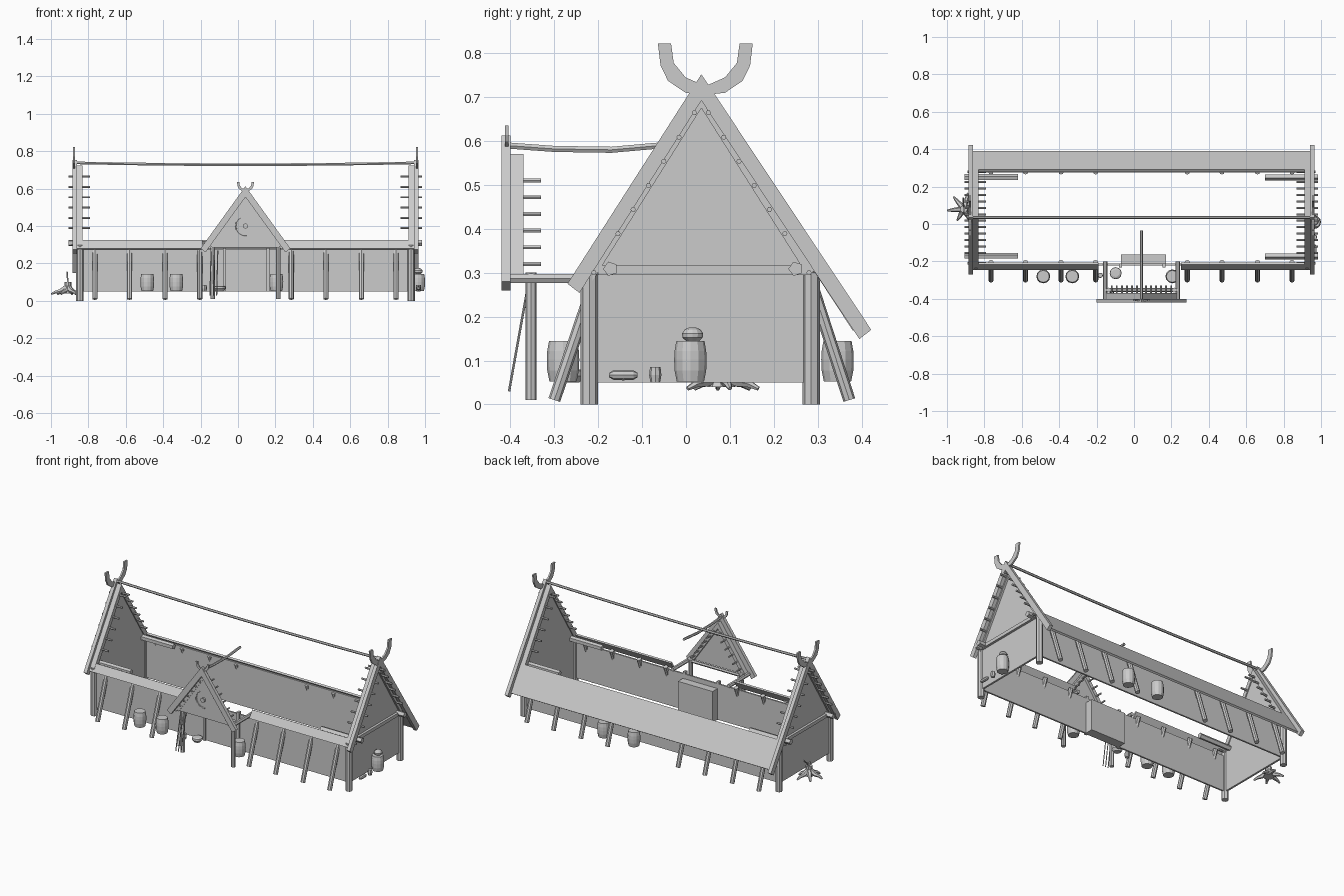
import bpy, bmesh, math
from mathutils import Vector

if "Cube" in bpy.data.objects:
    bpy.data.objects.remove(bpy.data.objects["Cube"])

CX, RY = 0.04, 0.035          # house centre in x, ridge line in y


def finish(name, bm):
    bmesh.ops.recalc_face_normals(bm, faces=bm.faces)
    me = bpy.data.meshes.new(name)
    bm.to_mesh(me)
    bm.free()
    ob = bpy.data.objects.new(name, me)
    bpy.context.collection.objects.link(ob)
    return ob


def prism(name, pts, axis, a, b):
    """Extrude a 2D profile along x (pts = y,z) or y (pts = x,z)."""
    bm = bmesh.new()
    f = lambda p, d: (d, p[0], p[1]) if axis == 'x' else (p[0], d, p[1])
    lo = [bm.verts.new(f(p, a)) for p in pts]
    hi = [bm.verts.new(f(p, b)) for p in pts]
    bm.faces.new(lo)
    bm.faces.new(hi)
    n = len(pts)
    for i in range(n):
        bm.faces.new((lo[i], lo[(i + 1) % n], hi[(i + 1) % n], hi[i]))
    return finish(name, bm)


def box(name, x, y, z):
    return prism(name, [(x[0], z[0]), (x[1], z[0]), (x[1], z[1]), (x[0], z[1])], 'y', *y)


def tube(name, pts, radii, n=8):
    """Faceted tube through points with one radius per point."""
    bm = bmesh.new()
    pts = [Vector(p) for p in pts]
    rings = []
    for i, p in enumerate(pts):
        d = (pts[min(i + 1, len(pts) - 1)] - pts[max(i - 1, 0)]).normalized()
        u = d.cross(Vector((0, 0, 1)))
        u = u.normalized() if u.length > 0.01 else Vector((1, 0, 0))
        v = d.cross(u)
        rings.append([bm.verts.new(p + radii[i] * (u * math.cos(2 * math.pi * k / n) + v * math.sin(2 * math.pi * k / n)))
                      for k in range(n)])
    for r, s in zip(rings, rings[1:]):
        for k in range(n):
            bm.faces.new((r[k], r[(k + 1) % n], s[(k + 1) % n], s[k]))
    bm.faces.new(rings[0])
    bm.faces.new(rings[-1])
    return finish(name, bm)


def rod(name, p, q, r, n=8):
    return tube(name, [p, q], [r, r], n)


def vessel(name, x, y, z, prof, n=12):
    """Round pot or barrel from (radius, height) rings."""
    return tube(name, [(x, y, z + h) for r, h in prof], [r for r, h in prof], n)


def barrel(x, y):
    return vessel("barrel", x, y, 0.052, [(0.031, 0), (0.036, 0.025), (0.037, 0.05), (0.036, 0.07), (0.032, 0.093),
                                          (0.027, 0.093), (0.026, 0.085)])


def board(name, p, q, w, axis, a, b):
    """Sloping plank: outer edge p to q, width w measured vertically down."""
    return prism(name, [p, q, (q[0] + (0.35 * w if q[0] < p[0] else -0.35 * w) * 1.3, q[1] - 0.35 * w),
                        (p[0], p[1] - w)], axis, a, b)


def horn(name, c, z, s, axis, a, b):
    """Pair of curved gable horns."""
    out = [(0.0, -0.005), (0.045, 0.0), (0.085, 0.027), (0.102, 0.062), (0.108, 0.112),
           (0.078, 0.112), (0.072, 0.068), (0.045, 0.035), (0.0, 0.015)]
    for m in (-1, 1):
        prism(name, [(c + m * s * u, z + s * v) for u, v in out], axis, a, b)


# long walls
XL, XR = -0.84, 0.925
box("front_wall", (XL, XR), (-0.222, -0.212), (0.05, 0.275))
box("back_wall", (XL, XR), (0.275, 0.285), (0.05, 0.31))

# remaining roof strips at the eaves
for a, b in ((-0.87, -0.19), (0.25, 0.95)):
    prism("front_eave_strip", [(-0.207, 0.32), (-0.235, 0.275), (-0.245, 0.28), (-0.217, 0.325)], 'x', a, b)
prism("back_eave_strip", [(0.282, 0.318), (0.38, 0.168), (0.39, 0.175), (0.292, 0.325)], 'x', -0.865, 0.945)

# gable ends, mirrored about the house centre
for m in (-1, 1):
    X = lambda d: CX + m * d
    prism("gable_wall", [(-0.21, 0.05), (0.285, 0.05), (0.285, 0.3), (RY, 0.7), (-0.21, 0.3)], 'x', X(0.878), X(0.89))
    board("front_bargeboard", (RY, 0.752), (-0.27, 0.275), 0.06, 'x', X(0.902), X(0.924))
    board("back_bargeboard", (RY, 0.752), (0.422, 0.17), 0.06, 'x', X(0.902), X(0.924))
    board("front_rafter", (RY, 0.725), (-0.235, 0.30), 0.05, 'x', X(0.872), X(0.902))
    board("back_rafter", (RY, 0.725), (0.30, 0.31), 0.05, 'x', X(0.872), X(0.902))
    horn("gable_horn", 0.044, 0.71, 1.0, 'x', X(0.912), X(0.922))
    box("tie_beam", sorted((X(0.88), X(0.905))), (-0.2, 0.28), (0.295, 0.316))
    # purlin pegs
    for i in range(6):
        for s in (-1, 1):
            y, z = RY + s * (0.016 + 0.0348 * i), 0.664 - 0.055 * i
            rod("purlin_peg", (X(0.83), y, z), (X(0.945), y, z), 0.006, 6)
    for y in (-0.21, 0.28):
        rod("eave_peg", (X(0.83), y, 0.3), (X(0.93), y, 0.3), 0.006, 6)
    # corner posts and log ends
    for y in (-0.22, 0.285):
        rod("corner_post", (X(0.885), y, 0), (X(0.885), y, 0.3), 0.02)
    for y in (-0.172, 0.25):
        rod("wall_plate_log", (X(0.66), y, 0.309), (X(0.945), y, 0.309), 0.017, 5)

# sagging ridge pole
tube("ridge_pole", [(CX + 0.92 * t, RY, 0.728 + 0.01 * t * t) for t in (-1, -.66, -.33, 0, .33, .66, 1)], [0.008] * 7, 6)

# leaning buttress posts on both long sides
for d in (0.245, 0.43, 0.62, 0.805):
    for x in (CX - d, CX + d):
        rod("front_buttress", (x, -0.205, 0.29), (x, -0.3, 0.01), 0.014)
        rod("back_buttress", (x, 0.278, 0.30), (x, 0.372, 0.01), 0.014)

# door block with frame
box("door", (CX - 0.11, CX + 0.13), (-0.215, -0.163), (0.05, 0.245))
for x in (CX - 0.113, CX + 0.12):
    box("door_jamb", (x - 0.008, x + 0.008), (-0.232, -0.21), (0.05, 0.29))

# porch frame
prism("porch_gable", [(CX - 0.18, 0.285), (CX + 0.18, 0.285), (CX, 0.545)], 'y', -0.397, -0.385)
for m in (-1, 1):
    X = lambda d: CX + m * d
    board("porch_bargeboard", (CX, 0.613), (X(0.24), 0.28), 0.058, 'y', -0.42, -0.4)
    board("porch_rafter", (CX, 0.57), (X(0.19), 0.295), 0.04, 'y', -0.4, -0.37)
    rod("porch_post", (X(0.175), -0.353, 0.01), (X(0.175), -0.353, 0.3), 0.013)
    rod("porch_side_beam", (X(0.195), -0.4, 0.287), (X(0.195), -0.2, 0.287), 0.012, 6)
    for i in range(6):
        x, z = X(0.024 + 0.027 * i), 0.51 - 0.038 * i
        rod("porch_peg", (x, -0.408, z), (x, -0.33, z), 0.005, 6)
rod("porch_tie_beam", (CX - 0.2, -0.353, 0.29), (CX + 0.2, -0.353, 0.29), 0.01, 6)
horn("porch_horn", CX, 0.588, 0.42, 'y', -0.412, -0.404)
tube("porch_ridge_pole", [(CX, -0.41, 0.59), (CX, -0.3, 0.582), (CX, -0.17, 0.58), (CX, -0.035, 0.592)], [0.008] * 4, 6)

# round gable ornament: boss and ring segment
rod("gable_boss", (CX, -0.395, 0.4), (CX, -0.41, 0.4), 0.014, 10)
arc = [math.radians(120 + 20 * i) for i in range(9)]
tube("gable_ring", [(CX + 0.052 * math.cos(t), -0.398, 0.4 + 0.052 * math.sin(t)) for t in arc], [0.004] * 9, 6)

# spears leaning on the porch
for i in range(3):
    x = -0.15 + 0.018 * i
    rod("spear_shaft", (x, -0.403, 0.03), (x + 0.006, -0.36, 0.27), 0.003, 6)

# barrels and pots around the house
for x, y in ((-0.485, -0.28), (-0.33, -0.28), (0.205, -0.28), (0.33, 0.345), (0.12, 0.345), (0.963, 0.01)):
    barrel(x, y)
bun = [(0.014, 0), (0.023, 0.008), (0.024, 0.018), (0.018, 0.027), (0.008, 0.031)]
vessel("sack_on_barrel", 0.963, 0.015, 0.144, bun)
tube("bread_loaf", [(0.965, y, 0.067) for y in (-0.175, -0.165, -0.143, -0.12, -0.11)], [0.005, 0.011, 0.012, 0.011, 0.005])
cup = [(0.011, 0), (0.014, 0.017), (0.012, 0.035), (0.008, 0.035)]
vessel("cup", 0.965, -0.07, 0.05, cup, 8)
vessel("small_pot", -0.18, -0.275, 0.05, cup, 8)
vessel("porch_pot", -0.098, -0.263, 0.05, [(0.02, 0), (0.032, 0.015), (0.03, 0.026), (0.02, 0.03)])

# chopping stump with roots and an axe
SX, SY = -0.91, 0.08
vessel("stump", SX, SY, 0.04, [(0.032, 0), (0.024, 0.015), (0.019, 0.04), (0.02, 0.06)], 9)
for a, l in ((20, .06), (75, .1), (130, .085), (185, .09), (240, .07), (300, .1)):
    c, s = math.cos(math.radians(a)), math.sin(math.radians(a))
    l = min(l, 0.088)
    tube("stump_root", [(SX + c * l * t, SY + s * l * t, z) for t, z in ((0.1, .07), (.45, .052), (.75, .047), (1, .036))],
         [0.016, 0.013, 0.009, 0.005], 6)
rod("axe_handle", (SX, SY, 0.1), (SX - 0.004, SY + 0.06, 0.155), 0.004, 6)
box("axe_head", (SX - 0.004, SX + 0.004), (SY - 0.015, SY + 0.012), (0.09, 0.118))
